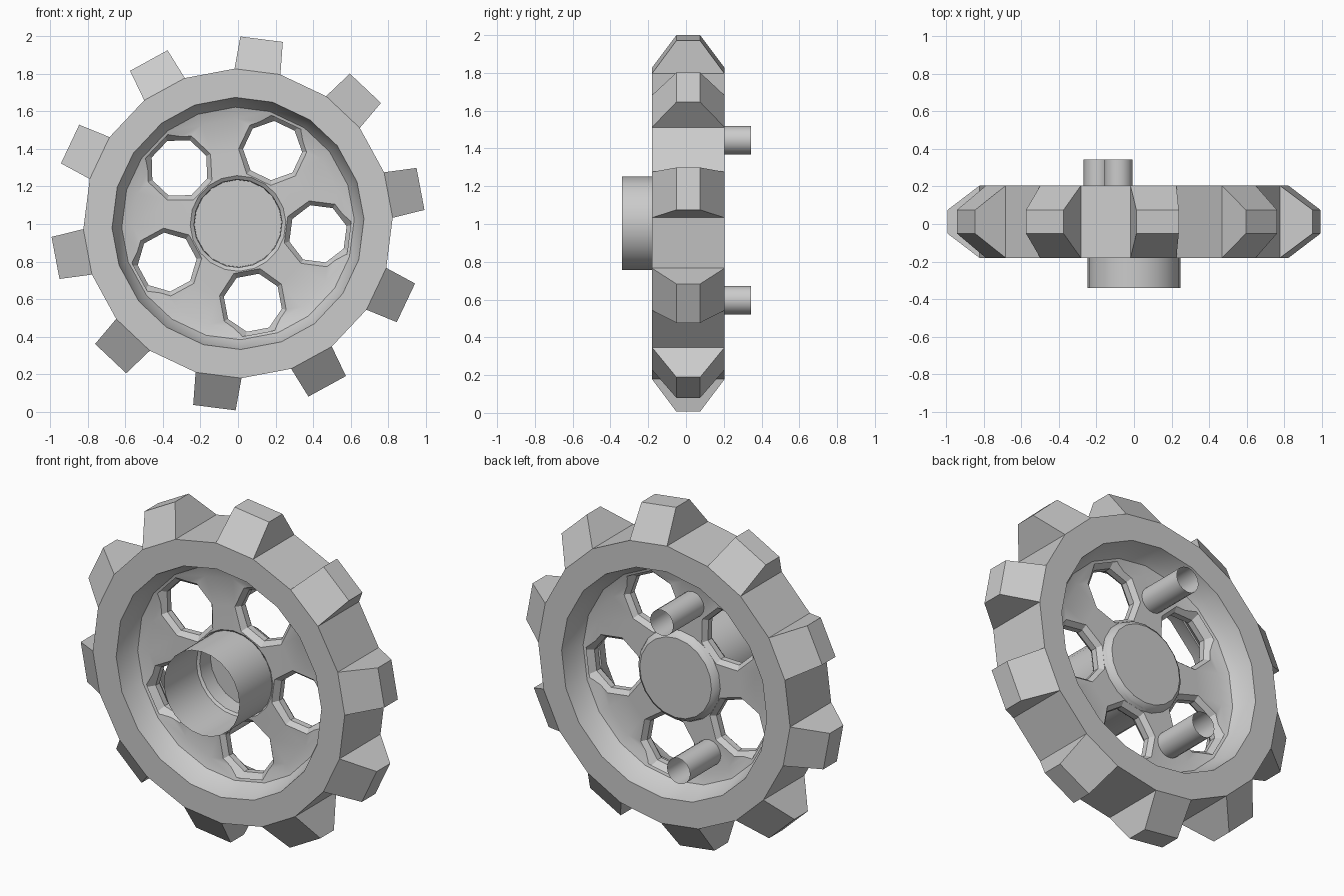
import bpy, bmesh
from math import sin, cos, radians, pi
from mathutils import Vector

if "Cube" in bpy.data.objects:
    bpy.data.objects.remove(bpy.data.objects["Cube"])

CY, CZ = 0.012, 1.003          # wheel centre
TOOTH0, TEETH = 10.7, 10       # first tooth angle, tooth count
HOLE0, HOLES = 64.6, 5         # first hole angle, hole count


def polar(r, deg, y):
    a = radians(deg)
    return Vector((r * cos(a), y, CZ + r * sin(a)))


def make_object(name, bm):
    bmesh.ops.recalc_face_normals(bm, faces=bm.faces)
    mesh = bpy.data.meshes.new(name)
    bm.to_mesh(mesh)
    bm.free()
    ob = bpy.data.objects.new(name, mesh)
    bpy.context.collection.objects.link(ob)
    return ob


def smooth(ob, angle=32):
    bpy.ops.object.select_all(action='DESELECT')
    ob.select_set(True)
    bpy.context.view_layer.objects.active = ob
    bpy.ops.object.shade_smooth_by_angle(angle=radians(angle))


def loft(bm, rings, caps):
    for a, b in zip(rings, rings[1:]):
        for i in range(len(a)):
            j = (i + 1) % len(a)
            bm.faces.new((a[i], a[j], b[j], b[i]))
    if caps:
        bm.faces.new(rings[0])
        bm.faces.new(rings[-1])


def tube(name, center, r, y0, y1, sides):
    # open-ended thin tube along y
    bm = bmesh.new()
    rings = [[bm.verts.new((center.x + r * cos(2 * pi * i / sides), y,
                            center.z + r * sin(2 * pi * i / sides)))
              for i in range(sides)] for y in (y0, y1)]
    loft(bm, rings, False)
    smooth(make_object(name, bm))


# wheel body: revolved section, hub pocket open to the front, capped behind
profile = [(0.232, 0.06), (0.235, -0.035), (0.255, -0.05), (0.40, -0.045),
           (0.56, -0.045), (0.62, -0.065), (0.65, -0.11), (0.672, -0.192),
           (0.825, -0.192), (0.825, 0.192), (0.672, 0.192), (0.65, 0.11),
           (0.62, 0.065), (0.56, 0.045), (0.40, 0.045), (0.265, 0.045),
           (0.255, 0.07), (0.235, 0.085)]
angles = [TOOTH0 + 36 * k + s for k in range(TEETH) for s in (-8.6, 8.6)]
bm = bmesh.new()
rings = [[bm.verts.new(polar(r, a, CY + y)) for a in angles] for r, y in profile]
loft(bm, rings, True)

# teeth: tapered blocks raised from every other rim face
front, back = rings[8], rings[9]
for k in range(TEETH):
    i, j = 2 * k, 2 * k + 1
    base = [front[i], front[j], back[j], back[i]]
    face = next(f for f in front[i].link_faces if set(f.verts) == set(base))
    bm.faces.remove(face)
    a = radians(TOOTH0 + 36 * k)
    out = Vector((cos(a), 0, sin(a)))
    side = Vector((-sin(a), 0, cos(a)))
    mid = Vector((0, CY, CZ)) + out * 0.99
    tip = [bm.verts.new(mid + side * s * 0.114 + Vector((0, d * 0.063, 0)))
           for s, d in ((-1, -1), (1, -1), (1, 1), (-1, 1))]
    for m in range(4):
        n = (m + 1) % 4
        bm.faces.new((base[m], base[n], tip[n], tip[m]))
    bm.faces.new(tip)
wheel = make_object("toothed_wheel", bm)

# lightening holes: eight-sided cutters, flared towards both faces
bm = bmesh.new()
for k in range(HOLES):
    ang = HOLE0 + 72 * k
    c = polar(0.43, ang, CY)
    rs = []
    for r, y in ((0.195, -0.06), (0.158, -0.018), (0.158, 0.018), (0.195, 0.06)):
        rs.append([bm.verts.new(c + Vector((r * cos(radians(ang + 22.5 + 45 * i)), y,
                                            r * sin(radians(ang + 22.5 + 45 * i)))))
                   for i in range(8)])
    loft(bm, rs, True)
cutter = make_object("hole_cutter", bm)
mod = wheel.modifiers.new("holes", 'BOOLEAN')
mod.operation, mod.solver, mod.object = 'DIFFERENCE', 'EXACT', cutter
bpy.context.view_layer.objects.active = wheel
wheel.select_set(True)
bpy.ops.object.modifier_apply(modifier=mod.name)
bpy.data.objects.remove(cutter)
smooth(wheel)

# front hub tube and the two rear pegs between holes
tube("hub_tube", Vector((0, 0, CZ)), 0.2475, -0.34, -0.035, 24)
for name, ang in (("upper_peg", 100.6), ("lower_peg", 244.6)):
    tube(name, polar(0.449, ang, 0), 0.0755, 0.05, 0.345, 16)
